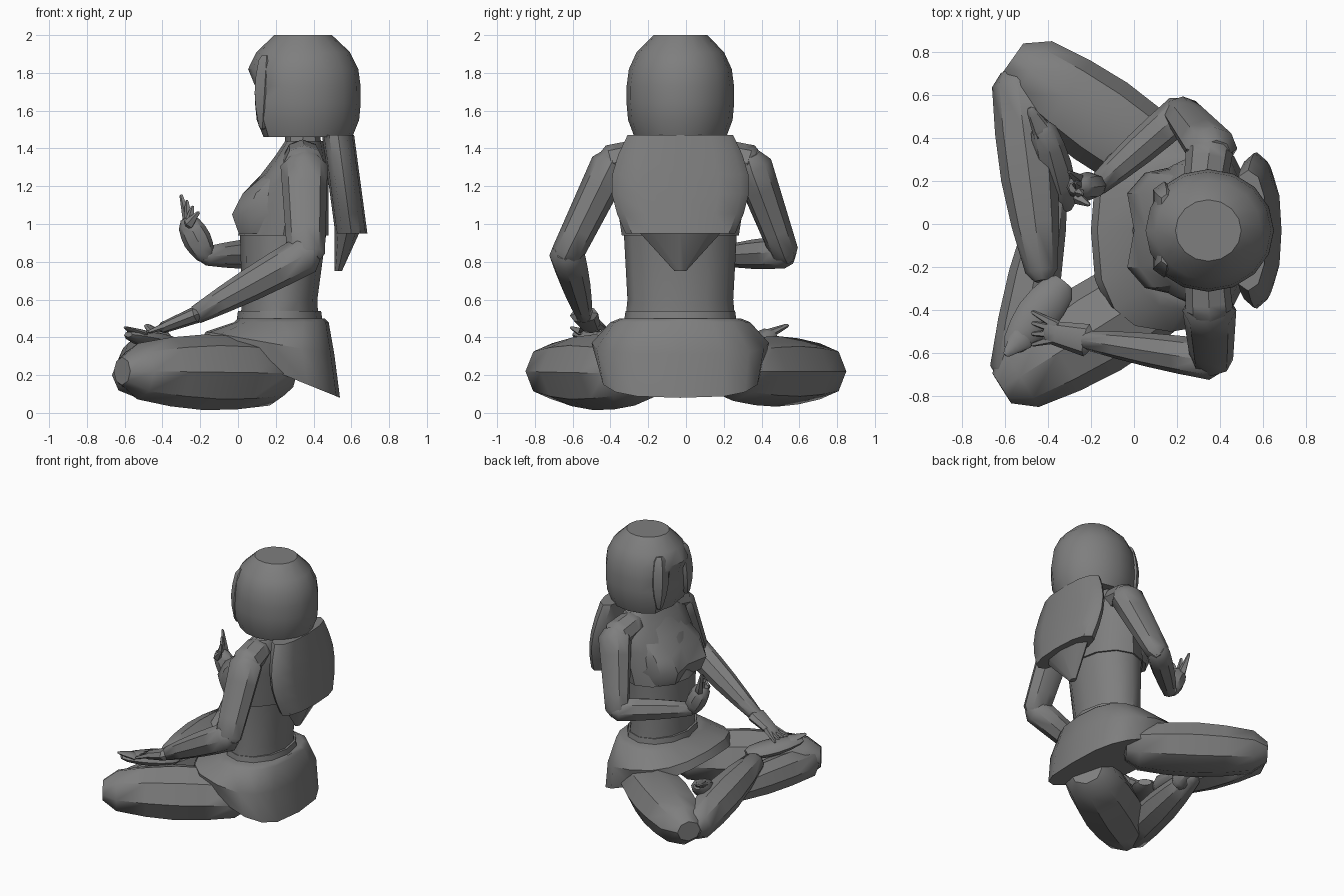
import bpy, bmesh
from math import cos, sin, pi, radians
from mathutils import Vector

default_cube = bpy.data.objects.get("Cube")
if default_cube:
    bpy.data.objects.remove(default_cube)

grey = bpy.data.materials.new("clay grey")
grey.use_nodes = True
grey.diffuse_color = (.21, .21, .21, 1)
grey.node_tree.nodes["Principled BSDF"].inputs["Base Color"].default_value = grey.diffuse_color

ALONG_X, ALONG_Y, UP = Vector((1, 0, 0)), Vector((0, 1, 0)), Vector((0, 0, 1))
BODY_Y = -.03


def finish(name, bm):
    """Turn a bmesh into a shaded object."""
    bmesh.ops.recalc_face_normals(bm, faces=bm.faces)
    mesh = bpy.data.meshes.new(name)
    bm.to_mesh(mesh)
    bm.free()
    mesh.materials.append(grey)
    part = bpy.data.objects.new(name, mesh)
    bpy.context.collection.objects.link(part)
    bpy.ops.object.select_all(action='DESELECT')
    part.select_set(True)
    bpy.context.view_layer.objects.active = part
    bpy.ops.object.shade_smooth_by_angle(angle=radians(40))


def loft(name, rings):
    """Skin closed rings of points, capping both ends."""
    bm = bmesh.new()
    rows = [[bm.verts.new(point) for point in ring] for ring in rings]
    count = len(rows[0])
    for lower, upper in zip(rows, rows[1:]):
        for i in range(count):
            j = (i + 1) % count
            bm.faces.new((lower[i], lower[j], upper[j], upper[i]))
    bm.faces.new(rows[0])
    bm.faces.new(rows[-1])
    finish(name, bm)


def squared(value, power):
    return abs(value) ** power * (1 if value >= 0 else -1)


def oval(z, x, depth, width, sides=12, power=1, tilt=0):
    """Horizontal ring; tilt lowers its back edge and lifts its front edge."""
    ring = []
    for i in range(sides):
        angle = 2 * pi * i / sides
        c, s = squared(cos(angle), power), squared(sin(angle), power)
        ring.append(Vector((x + depth * c, BODY_Y + width * s, z - tilt * c)))
    return ring


def limb(name, start, end, thick, thin, bulge=0, flat=1, ref=UP, sides=8):
    """Tapered tube with rounded ends and an optional swelling halfway."""
    start, end = Vector(start), Vector(end)
    along = (end - start).normalized()
    side = along.cross(ref).normalized()
    up = side.cross(along)
    stations = [(start - along * thick * .5, thick * .6)]
    for k in range(5):
        t = k / 4
        stations.append((start.lerp(end, t), thick + (thin - thick) * t + bulge * sin(pi * t)))
    stations.append((end + along * thin * .6, thin * .5))
    rings = []
    for centre, radius in stations:
        ring = []
        for i in range(sides):
            angle = 2 * pi * i / sides
            ring.append(centre + side * radius * cos(angle) + up * radius * flat * sin(angle))
        rings.append(ring)
    loft(name, rings)


# Torso and neck
loft("torso", [oval(z=.4, x=.22, depth=.21, width=.3),
               oval(z=.6, x=.22, depth=.2, width=.28),
               oval(z=.97, x=.24, depth=.23, width=.3)])
loft("neck", [oval(z=1.38, x=.35, depth=.1, width=.12, sides=8),
              oval(z=1.6, x=.33, depth=.08, width=.09, sides=8)])

# Cropped top, with the bust parted in the middle
loft("cropped_top", [oval(z=.94, x=.24, depth=.24, width=.31),
                     oval(z=1.2, x=.28, depth=.2, width=.35),
                     oval(z=1.35, x=.33, depth=.14, width=.36),
                     oval(z=1.44, x=.35, depth=.1, width=.24)])
bust_rings = [oval(z=.95, x=.2, depth=.22, width=.27, power=.8),
              oval(z=1.05, x=.2, depth=.26, width=.3, power=.8),
              oval(z=1.16, x=.22, depth=.22, width=.3, power=.8),
              oval(z=1.26, x=.27, depth=.15, width=.29),
              oval(z=1.39, x=.33, depth=.11, width=.24)]
for ring in bust_rings[:3]:
    ring[6].x += .06
loft("bust", bust_rings)

# Skirt draped high over the lap and low behind
loft("waistband", [oval(z=.47, x=.22, depth=.23, width=.3),
                   oval(z=.54, x=.22, depth=.22, width=.29)])
loft("skirt", [oval(z=.5, x=.23, depth=.23, width=.32, sides=16, power=.8),
               oval(z=.48, x=.23, depth=.25, width=.37, sides=16, power=.8),
               oval(z=.37, x=.17, depth=.34, width=.47, sides=16, power=.75, tilt=.06),
               oval(z=.23, x=.17, depth=.37, width=.43, sides=16, power=.65, tilt=.15)])

# Crossed legs, each foot tucked against the opposite leg
far_knee, near_knee = Vector((-.48, .71, .22)), Vector((-.53, -.71, .22))
far_ankle, near_ankle = Vector((-.43, -.22, .34)), Vector((-.37, .2, .21))
limb("far_thigh", (.17, .25, .22), far_knee, thick=.18, thin=.17, bulge=.04, flat=.87)
limb("near_thigh", (.17, -.27, .21), near_knee, thick=.19, thin=.165, bulge=.045, flat=.9)
limb("far_shin", far_knee + Vector((-.06, -.06, 0)), far_ankle, thick=.12, thin=.075, bulge=.035)
limb("near_shin", near_knee + Vector((-.02, .03, -.02)), near_ankle,
     thick=.12, thin=.065, bulge=.03, flat=.95)
limb("far_foot", (-.35, -.3, .36), (-.56, -.56, .41), thick=.08, thin=.055, bulge=.03, flat=.5)
limb("far_toes", (-.52, -.53, .42), (-.59, -.6, .45), thick=.06, thin=.02, flat=.4)
limb("near_foot", (-.33, .1, .19), (-.42, .44, .4), thick=.07, thin=.06, bulge=.02, flat=.9)
limb("near_toes", (-.42, .42, .41), (-.48, .53, .46), thick=.05, thin=.02, flat=.6)

# Arm reaching down to the knee
near_elbow, near_wrist = Vector((.36, -.63, .84)), Vector((-.22, -.54, .52))
limb("near_shoulder", (.34, -.24, 1.36), (.35, -.4, 1.32), thick=.1, thin=.11, flat=.9)
limb("near_upper_arm", (.35, -.4, 1.31), near_elbow, thick=.125, thin=.1, flat=.85, ref=ALONG_Y)
limb("near_forearm", near_elbow, near_wrist, thick=.105, thin=.05, bulge=.01, flat=.9, ref=ALONG_Y)
limb("near_hand", near_wrist, (-.4, -.5, .45), thick=.045, thin=.03, flat=1.7, ref=ALONG_Y)
for finger in range(4):
    tip = Vector((-.47, -.56 + finger * .05, .43))
    knuckle = Vector((-.36, -.53 + finger * .02, .47))
    limb(f"near_finger_{finger}", knuckle, tip, thick=.025, thin=.01, ref=ALONG_Y, sides=5)

# Arm bent across the front with a raised hand
far_elbow, far_wrist = Vector((.22, .52, .85)), Vector((-.17, .18, .83))
far_palm = Vector((-.26, .17, 1))
limb("far_shoulder", (.33, .18, 1.36), (.35, .34, 1.32), thick=.1, thin=.11, flat=.9)
limb("far_upper_arm", (.36, .35, 1.31), far_elbow, thick=.125, thin=.09, flat=.85, ref=ALONG_Y)
limb("far_forearm", far_elbow, far_wrist, thick=.085, thin=.05, bulge=.01)
limb("far_hand", far_wrist, far_palm, thick=.05, thin=.06, bulge=.02, flat=.9, ref=ALONG_Y)
for finger in range(4):
    tip = far_palm + Vector((finger * .03 - .04, .07 - finger * .05, .15 - finger * .03))
    knuckle = far_palm + Vector((0, .04 - finger * .03, 0))
    limb(f"far_finger_{finger}", knuckle, tip, thick=.03, thin=.01, ref=ALONG_Y, sides=5)

# Rounded hair, with a shallow recess that forms the face
hair_rings = []
for k in range(7):
    t = k / 6
    fullness = 1 - .5 * abs((t - .4) / .6) ** 3
    ring = oval(z=1.46 + .54 * t, x=.345, depth=.305 * fullness, width=.285 * fullness, sides=16)
    if t < .6:
        for point in ring[7:10]:
            point.x += .05
    hair_rings.append(ring)
loft("hair", hair_rings)

# Locks framing the face, with a short fringe between them
for lock, offset in enumerate((-.16, -.06, .07, .17)):
    framing = abs(offset) > .1
    root = Vector((.15, BODY_Y + offset * .8, 1.86))
    tip = root + Vector((-.02, offset * .2, -.34 if framing else -.15))
    limb(f"hair_lock_{lock}", root, tip, thick=.06, thin=.03, bulge=.03, flat=.8,
         ref=ALONG_X, sides=6)

# Long hair flaring over the back and ending in a point
back_rings = []
for k in range(6):
    t = k / 5
    back_rings.append(oval(z=1.47 - .52 * t, x=.53 + .07 * t, depth=.085,
                           width=.28 + .01 * t + .08 * sin(pi * t), power=.85))
loft("back_hair", back_rings)
loft("hair_tip", [oval(z=.97, x=.58, depth=.07, width=.23, sides=8),
                  oval(z=.75, x=.53, depth=.02, width=.03, sides=8)])
